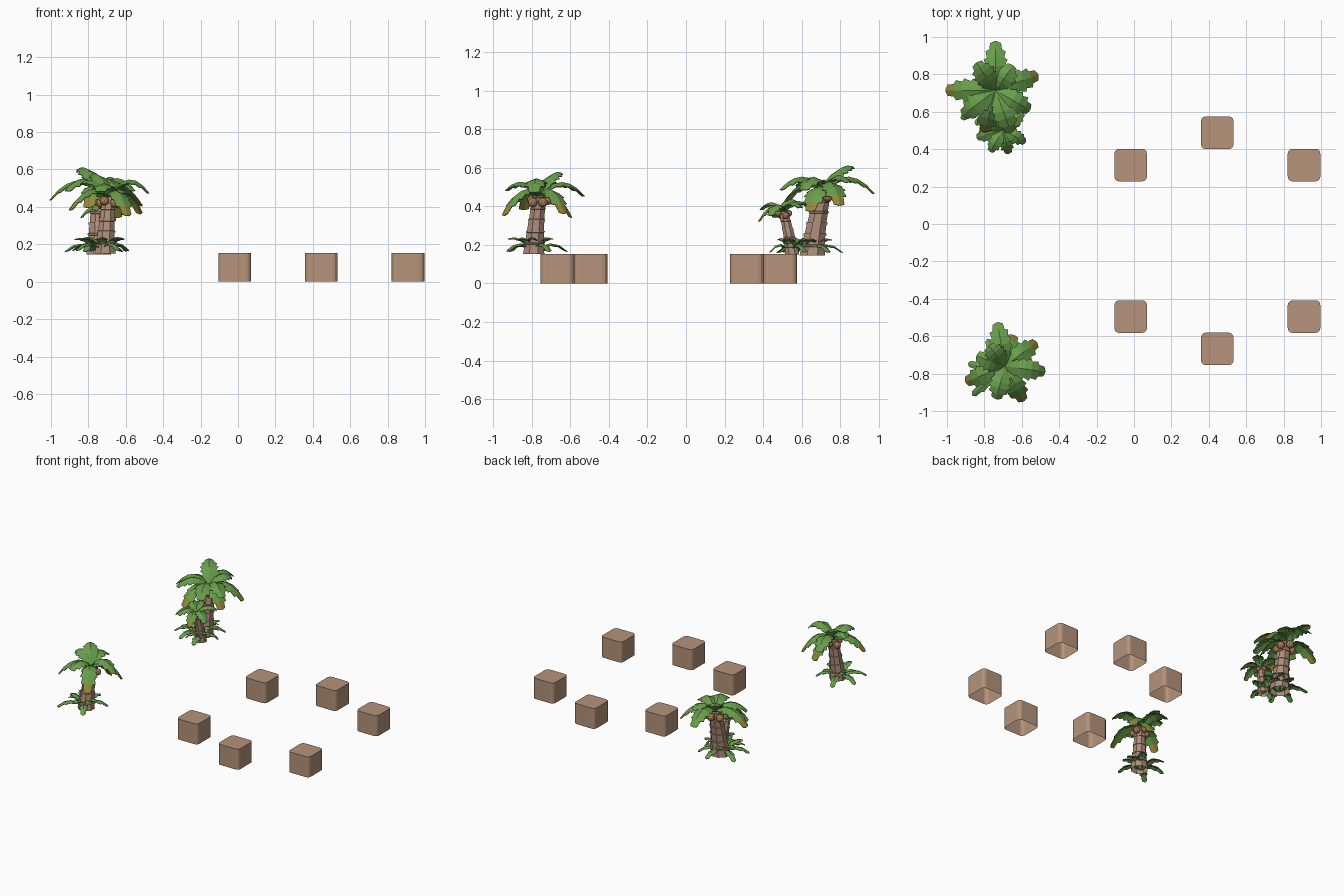
import bpy, bmesh, math, random
from mathutils import Vector

if "Cube" in bpy.data.objects:
    bpy.data.objects.remove(bpy.data.objects["Cube"])

random.seed(4)


def material(name, rgb):
    m = bpy.data.materials.new(name)
    m.diffuse_color = (*rgb, 1)
    m.use_nodes = True
    m.node_tree.nodes["Principled BSDF"].inputs["Base Color"].default_value = m.diffuse_color
    return m


BLOCK = material("block brown", (0.465, 0.295, 0.195))
BARK = material("bark brown", (0.43, 0.265, 0.195))
COLLAR = material("collar tan", (0.46, 0.30, 0.21))
LEAF = material("leaf green", (0.14, 0.34, 0.07))
GRASS = material("undergrowth green", (0.14, 0.33, 0.075))
DRY = material("dry leaf ochre", (0.30, 0.25, 0.04))
NUT = material("nut brown", (0.40, 0.20, 0.085))


def finish(bm, name, *mats):
    me = bpy.data.meshes.new(name)
    bm.normal_update()
    bm.to_mesh(me)
    bm.free()
    for m in mats:
        me.materials.append(m)
    ob = bpy.data.objects.new(name, me)
    bpy.context.collection.objects.link(ob)
    return ob


def block(x, y):
    """Block with rounded upright edges, open underneath."""
    bm = bmesh.new()
    bmesh.ops.create_cube(bm, size=1)
    for v in bm.verts:
        v.co = (x + v.co.x * 0.174, y + v.co.y * 0.174, 0.077 + v.co.z * 0.154)
    upright = [e for e in bm.edges if abs(e.verts[0].co.z - e.verts[1].co.z) > 0.1]
    bmesh.ops.bevel(bm, geom=upright, offset=0.025, segments=3, profile=0.5, affect='EDGES')
    bm.normal_update()
    bottom = [f for f in bm.faces if f.normal.z < -0.9]
    bmesh.ops.delete(bm, geom=bottom, context='FACES_ONLY')
    return finish(bm, "block", BLOCK)


def trunk(name, base, top, r0, r1, n=5, sides=8):
    """Leaning trunk of stacked, flared segments with raised collars."""
    bm = bmesh.new()
    base, top = Vector(base), Vector(top)
    rings, kinds = [], []

    def ring(t, r):
        c = base.lerp(top, t)
        # lean grows toward the top
        c.x = base.x + (top.x - base.x) * t ** 1.3
        c.y = base.y + (top.y - base.y) * t ** 1.3
        rings.append([bm.verts.new(c + Vector((r * math.cos(a), r * math.sin(a), 0)))
                      for a in (2 * math.pi * (k + 0.5) / sides for k in range(sides))])

    for i in range(n):
        a, b = i / n, (i + 1) / n
        ra = r0 + (r1 - r0) * a ** 0.7
        rb = r0 + (r1 - r0) * b ** 0.7
        ring(a, ra * 1.0)
        ring(b - 0.035, rb * 1.03)
        ring(b - 0.03, rb * 1.12)
        ring(b - 0.005, rb * 1.12)
        kinds += [0, 1, 1, 1]
    for j in range(len(rings) - 1):
        for k in range(sides):
            k2 = (k + 1) % sides
            f = bm.faces.new((rings[j][k], rings[j][k2], rings[j + 1][k2], rings[j + 1][k]))
            f.material_index = kinds[j]
    bm.faces.new(rings[-1])
    return finish(bm, name, BARK, COLLAR)


def add_frond(bm, c, azimuth, reach, slope, drop, width, teeth, dry):
    """Arched, folded, pointed leaf with a toothed edge; faces past 'dry' are ochre."""
    a = math.radians(azimuth)
    out = Vector((math.cos(a), math.sin(a), 0))
    side = Vector((-out.y, out.x, 0))

    def spine(t):
        return Vector(c) + out * reach * t + Vector((0, 0, slope * t + (drop - slope) * t * t))

    def half(t):
        # narrow stalk, broadest past the middle, pointed tip
        return width * max(0.04, math.sin(math.pi * min(1, t * 0.92 + 0.08) ** 1.25)) ** 0.65

    def edge(t, w, s):
        return bm.verts.new(spine(min(t, 1)) + side * s * w - Vector((0, 0, w * 0.4)))

    ts = [i / teeth for i in range(teeth + 1)]
    mids = [bm.verts.new(spine(t)) for t in ts]
    for s in (1, -1):
        inner = [edge(t, half(t) * 0.8, s) for t in ts]
        for i in range(teeth):
            tip = edge(ts[i] + 0.75 / teeth, half(ts[i] + 0.5 / teeth) * 1.05, s)
            loop = [mids[i], mids[i + 1], inner[i + 1], tip, inner[i]]
            f = bm.faces.new(loop[::-1] if s > 0 else loop)
            f.material_index = 1 if ts[i] + 0.5 / teeth > dry else 0


def leaves(name, c, specs, width, mat, teeth=6, thick=0.004):
    bm = bmesh.new()
    for azimuth, reach, slope, drop, dry in specs:
        add_frond(bm, c, azimuth, reach, slope, drop, width, teeth, dry)
    ob = finish(bm, name, mat, DRY)
    mod = ob.modifiers.new("thickness", 'SOLIDIFY')
    mod.thickness = thick
    return ob


def nuts(name, c, ring_r, r, n):
    bm = bmesh.new()
    for k in range(n):
        a = 2 * math.pi * k / n + 0.4
        res = bmesh.ops.create_icosphere(bm, subdivisions=2, radius=r)
        p = Vector(c) + Vector((ring_r * math.cos(a), ring_r * math.sin(a), (k % 2) * 0.012))
        bmesh.ops.translate(bm, vec=p, verts=res["verts"])
    return finish(bm, name, NUT)


def undergrowth(name, c, n, reach):
    """Alternating low spreading and short upright blades."""
    specs = []
    for k in range(n):
        low = k % 2
        specs.append((360 * k / n + random.uniform(-12, 12),
                      reach * (random.uniform(0.9, 1.08) if low else random.uniform(0.6, 0.8)),
                      0.19 if low else 0.21, 0.01 if low else 0.075, 2))
    return leaves(name, c, specs, 0.027, GRASS, teeth=4, thick=0.003)


# Two mirrored arcs of blocks
for x, dy in ((-0.018, 0), (0.445, 0.173), (0.909, 0)):
    block(x, 0.315 + dy)
    block(x, -0.495 - dy)

# Front palm
trunk("front_palm_trunk", (-0.71, -0.79, 0.152), (-0.69, -0.76, 0.455), 0.06, 0.036)
leaves("front_palm_fronds", (-0.69, -0.76, 0.452), [
    (100, 0.235, 0.28, 0.00, 2), (37, 0.21, 0.21, -0.09, 0.9), (-8, 0.215, 0.34, 0.02, 2),
    (-62, 0.21, 0.20, -0.10, 0.9), (202, 0.225, 0.21, -0.07, 0.9), (160, 0.16, 0.26, 0.07, 2),
    (255, 0.18, 0.25, 0.03, 2), (128, 0.14, 0.28, 0.12, 2),
    (75, 0.17, 0.13, -0.11, 0.9)], 0.056, LEAF)
nuts("front_palm_nuts", (-0.69, -0.76, 0.42), 0.046, 0.025, 5)
undergrowth("front_undergrowth", (-0.725, -0.79, 0.155), 11, 0.175)

# Tall back palm
trunk("tall_palm_trunk", (-0.745, 0.655, 0.145), (-0.74, 0.715, 0.49), 0.072, 0.042, n=6)
leaves("tall_palm_fronds", (-0.74, 0.715, 0.485), [
    (90, 0.26, 0.28, -0.02, 2), (20, 0.24, 0.22, -0.08, 0.9), (180, 0.265, 0.25, -0.05, 0.9),
    (-30, 0.21, 0.26, 0.00, 2), (125, 0.18, 0.28, 0.12, 2), (217, 0.22, 0.25, 0.00, 2),
    (290, 0.24, 0.26, 0.00, 2), (55, 0.16, 0.24, 0.04, 2), (255, 0.23, 0.20, -0.09, 0.9),
    (335, 0.17, 0.13, -0.11, 0.9)], 0.06, LEAF)
nuts("tall_palm_nuts", (-0.74, 0.715, 0.45), 0.054, 0.028, 5)
undergrowth("tall_undergrowth", (-0.755, 0.64, 0.15), 13, 0.185)

# Small back palm
trunk("small_palm_trunk", (-0.69, 0.55, 0.15), (-0.70, 0.505, 0.375), 0.04, 0.025)
leaves("small_palm_fronds", (-0.70, 0.505, 0.372), [
    (283, 0.13, 0.14, -0.05, 0.9), (-30, 0.135, 0.16, -0.02, 2), (197, 0.145, 0.16, -0.03, 2),
    (40, 0.14, 0.17, 0.02, 2), (110, 0.135, 0.17, 0.03, 2), (240, 0.135, 0.17, 0.01, 2),
    (150, 0.11, 0.17, 0.055, 2)], 0.038, LEAF)
nuts("small_palm_nuts", (-0.70, 0.505, 0.352), 0.03, 0.018, 4)
undergrowth("small_undergrowth", (-0.69, 0.55, 0.152), 9, 0.115)
